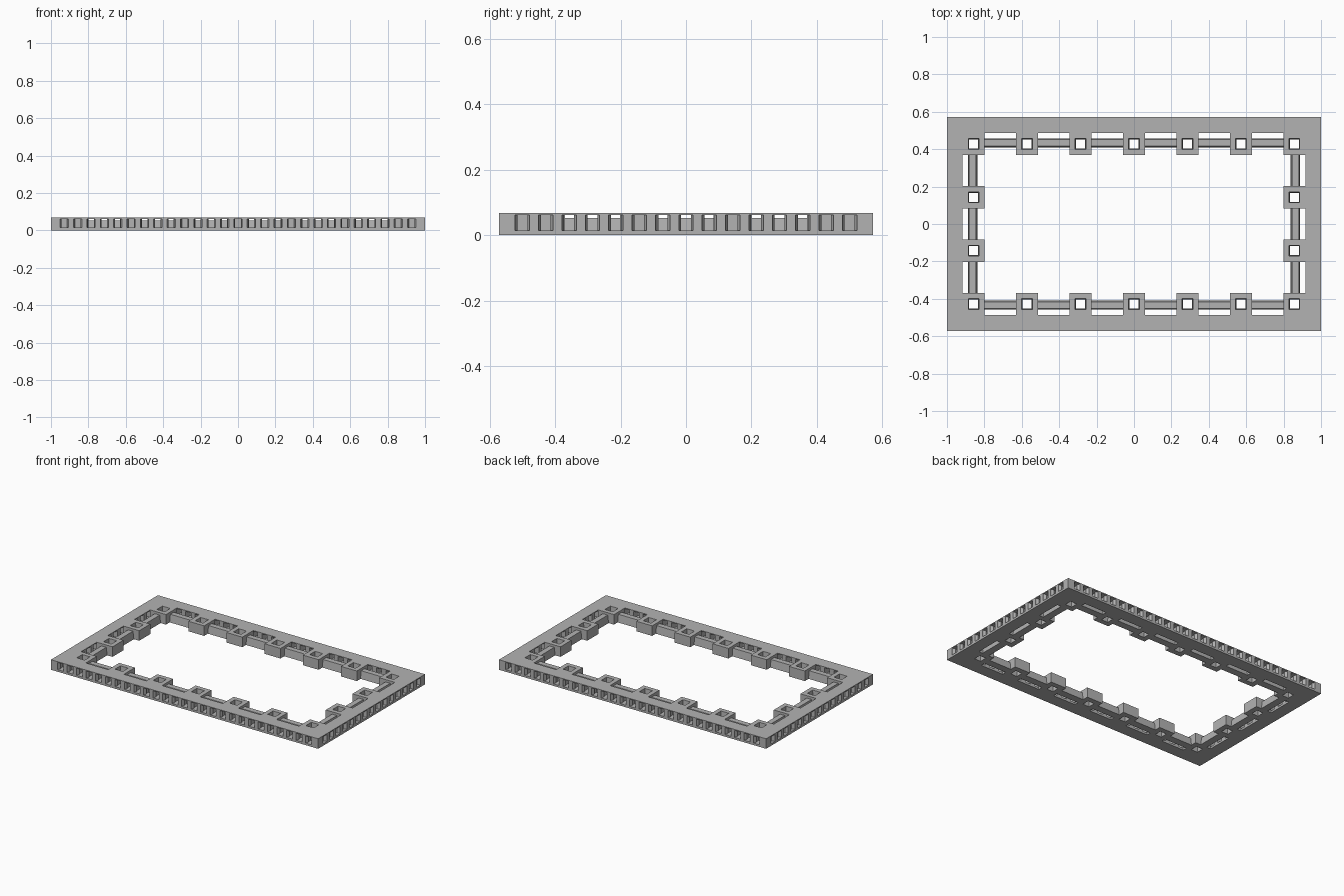
import bpy, bmesh, math
from mathutils import Matrix, Vector

if "Cube" in bpy.data.objects:
    bpy.data.objects.remove(bpy.data.objects["Cube"], do_unlink=True)

TILE = 2 / 7
HEIGHT = 0.068
HALF_X, HALF_Y = 1.0, 2 * TILE
PAD = 0.059                   # half width of a pad
BAND = TILE / 2 - PAD         # depth of the outer band
SILL, LINTEL = 0.014, 0.062   # window bottom and top
POCKET = 0.05                 # depth of a closed window

grey = bpy.data.materials.new("plain grey")
grey.use_nodes = True
colour = (0.45, 0.45, 0.45, 1)
grey.diffuse_color = colour
grey.node_tree.nodes["Principled BSDF"].inputs["Base Color"].default_value = colour


def prism(bm, points, direction, matrix):
    """Closed prism from a flat outline swept along a direction."""
    a = [bm.verts.new(matrix @ Vector(p)) for p in points]
    b = [bm.verts.new(matrix @ (Vector(p) + Vector(direction))) for p in points]
    bm.faces.new(a)
    bm.faces.new(b[::-1])
    for i in range(len(a)):
        j = (i + 1) % len(a)
        bm.faces.new((a[j], a[i], b[i], b[j]))


def upright(bm, plan, low, high, matrix):
    prism(bm, [(u, v, low) for u, v in plan], (0, 0, high - low), matrix)


def square_loop(bm, x, y, half, z):
    corners = ((-1, -1), (1, -1), (1, 1), (-1, 1))
    return [bm.verts.new((x + half * sx, y + half * sy, z)) for sx, sy in corners]


def make(name, bm):
    bmesh.ops.recalc_face_normals(bm, faces=bm.faces)
    mesh = bpy.data.meshes.new(name)
    bm.to_mesh(mesh)
    bm.free()
    mesh.materials.append(grey)
    obj = bpy.data.objects.new(name, mesh)
    bpy.context.scene.collection.objects.link(obj)


bottom, top, walls, rails, pads = (bmesh.new() for _ in range(5))

# Half outline of a waisted window (half width, depth from the outer face)
jamb = [(0.022, 0), (0.022, 0.006), (0.015, 0.02), (0.02, 0.035)]
rail_profile = [(0.113, 0), (0.162, 0), (0.155, 0.052), (0.119, 0.052)]

for side in range(4):
    length, depth, tiles = ((HALF_X, HALF_Y, 7), (HALF_Y, HALF_X, 4))[side % 2]
    place = Matrix.Rotation(side * math.pi / 2, 4, "Z") @ Matrix.Translation((0, -depth, 0))

    # Mitred plates below and above the windows
    inner = length - BAND
    plate = [(-length, 0), (length, 0), (inner, BAND), (-inner, BAND)]
    upright(bottom, plate, 0, SILL, place)
    upright(top, plate, LINTEL, HEIGHT, place)

    # Pillars between windows, and the solid corner ends
    count = tiles * 4 - 1
    centres = [-length + i * TILE / 4 for i in range(1, count + 1)]
    for a, b in zip(centres, centres[1:]):
        left = [(a + w, v) for w, v in jamb] + [(a + 0.02, BAND)]
        right = [(b - w, v) for w, v in jamb] + [(b - 0.02, BAND)]
        upright(walls, left + right[::-1], SILL, LINTEL, place)
    for sign in (-1, 1):
        end = [(sign * (centres[-1] + w), v) for w, v in jamb + [(0.02, POCKET)]]
        corner = [(sign * (length - POCKET), POCKET), (sign * length, 0)]
        upright(walls, end + corner, SILL, LINTEL, place)

    # Backs of the windows that stand in front of a pad
    for i, u in enumerate(centres, 1):
        if i % 4 == 2 or i in (1, count):
            back = [(u - 0.02, POCKET), (u + 0.02, POCKET), (u + 0.02, BAND), (u - 0.02, BAND)]
            upright(walls, back, SILL, LINTEL, place)

    # Thin rails linking the pads
    for i in range(1, tiles):
        start = -length + i * TILE - BAND
        prism(rails, [(start, v, z) for v, z in rail_profile], (2 * BAND, 0, 0), place)

# Square pads with tapered holes
for ix in range(7):
    for iy in range(4):
        if ix in (0, 6) or iy in (0, 3):
            x, y = (ix - 3) * TILE, (iy - 1.5) * TILE
            loops = [square_loop(pads, x, y, half, z) for half, z in
                     ((PAD, 0), (PAD, HEIGHT), (0.029, HEIGHT), (0.024, 0))]
            for k in range(4):
                a, b = loops[k], loops[(k + 1) % 4]
                for i in range(4):
                    j = (i + 1) % 4
                    pads.faces.new((a[i], a[j], b[j], b[i]))

for name, bm in (("bottom_rim", bottom), ("top_rim", top), ("window_pillars", walls),
                 ("inner_rails", rails), ("holed_pads", pads)):
    make(name, bm)
